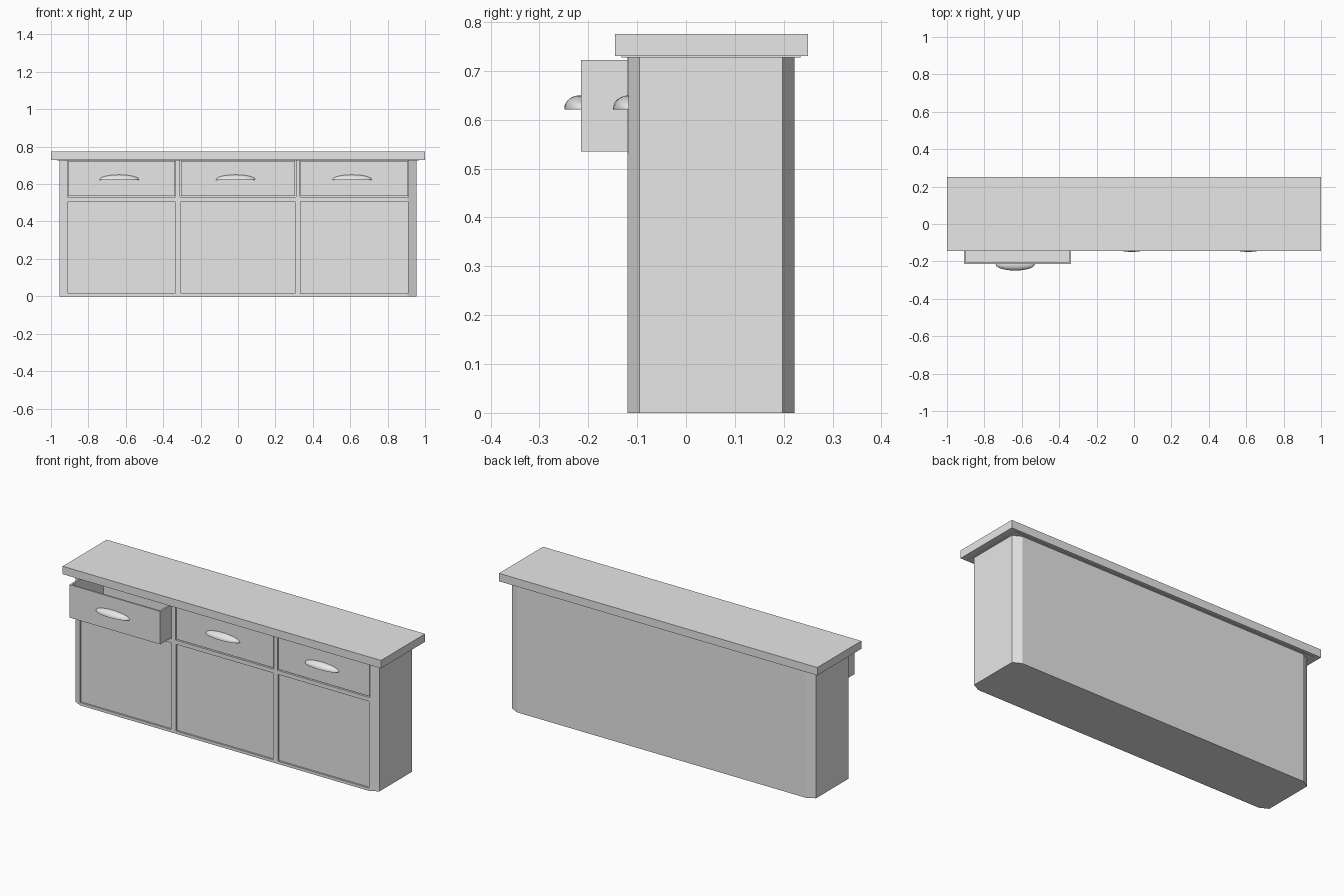
import bpy, bmesh
from mathutils import Vector

cube = bpy.data.objects.get("Cube")
if cube:
    bpy.data.objects.remove(cube, do_unlink=True)

grey = bpy.data.materials.new("plain grey")
grey.use_nodes = True
grey.diffuse_color = (0.8, 0.8, 0.8, 1)
grey.node_tree.nodes["Principled BSDF"].inputs["Base Color"].default_value = (0.8, 0.8, 0.8, 1)


def finish(name, bm):
    bmesh.ops.recalc_face_normals(bm, faces=bm.faces)
    mesh = bpy.data.meshes.new(name)
    bm.to_mesh(mesh)
    bm.free()
    mesh.materials.append(grey)
    obj = bpy.data.objects.new(name, mesh)
    bpy.context.collection.objects.link(obj)
    return obj


def add_box(bm, x, y, z):
    """Box between the (low, high) pairs on each axis."""
    lo, hi = Vector((x[0], y[0], z[0])), Vector((x[1], y[1], z[1]))
    for v in bmesh.ops.create_cube(bm, size=1)["verts"]:
        v.co = (lo + hi) / 2 + v.co * (hi - lo)


def box(name, x, y, z):
    bm = bmesh.new()
    add_box(bm, x, y, z)
    return finish(name, bm)


def activate(obj):
    bpy.ops.object.select_all(action="DESELECT")
    obj.select_set(True)
    bpy.context.view_layer.objects.active = obj


def apply_modifier(obj, mod):
    activate(obj)
    bpy.ops.object.modifier_apply(modifier=mod.name)


# Shared sizes
FRONT, BACK, HEIGHT = -0.12, 0.222, 0.73
BAYS = {"right": (-0.908, -0.338), "middle": (-0.305, 0.305), "left": (0.335, 0.908)}
DRAWER_Z = (0.535, 0.722)
DOOR_Z = (0.016, 0.508)
GAP = 0.004

# Cabinet body: rectangle with chamfered corners, extruded up
bm = bmesh.new()
w, cx, cy = 0.955, 0.048, 0.025
outline = [(-w + cx, FRONT), (w - cx, FRONT), (w, FRONT + cy), (w, BACK - cy),
           (w - cx, BACK), (-w + cx, BACK), (-w, BACK - cy), (-w, FRONT + cy)]
base = bm.faces.new([bm.verts.new((x, y, 0)) for x, y in outline])
raised = bmesh.ops.extrude_face_region(bm, geom=[base])["geom"]
bmesh.ops.translate(bm, vec=(0, 0, HEIGHT),
                    verts=[g for g in raised if isinstance(g, bmesh.types.BMVert)])
body = finish("cabinet_body", bm)

# Drawer openings and shallow door recesses
bm = bmesh.new()
for x0, x1 in BAYS.values():
    add_box(bm, (x0 - GAP, x1 + GAP), (-0.3, 0.2), (DRAWER_Z[0] - GAP, DRAWER_Z[1] + GAP))
    add_box(bm, (x0, x1), (-0.3, FRONT + 0.01), DOOR_Z)
cutter = finish("opening_cutter", bm)
cutter.hide_render = True
mod = body.modifiers.new("openings", "BOOLEAN")
mod.object = cutter
mod.operation = "DIFFERENCE"
mod.solver = "EXACT"
apply_modifier(body, mod)
bpy.data.objects.remove(cutter, do_unlink=True)

# Worktop with a thin trim beneath
box("worktop", (-1, 1), (-0.145, 0.25), (HEIGHT, 0.775))
box("worktop_trim", (-0.967, 0.967), (-0.132, 0.234), (0.727, HEIGHT + 0.001))


def drawer(name, x, front):
    """Open-topped drawer box."""
    bm = bmesh.new()
    add_box(bm, x, (front, front + 0.3), DRAWER_Z)
    bm.normal_update()
    top = max(bm.faces, key=lambda f: f.calc_center_median().z)
    bmesh.ops.inset_individual(bm, faces=[top], thickness=0.013)
    floor = bmesh.ops.extrude_discrete_faces(bm, faces=[top])["faces"][0]
    bmesh.ops.translate(bm, vec=(0, 0, DRAWER_Z[0] + 0.013 - DRAWER_Z[1]), verts=floor.verts)
    return finish(name, bm)


def cup_handle(name, x, front):
    """Quarter of an ellipsoid, open below, with a thin wall."""
    bm = bmesh.new()
    bmesh.ops.create_uvsphere(bm, u_segments=32, v_segments=16, radius=1)
    for normal in ((0, 1, 0), (0, 0, -1)):
        bmesh.ops.bisect_plane(bm, geom=bm.verts[:] + bm.edges[:] + bm.faces[:],
                               plane_co=(0, 0, 0), plane_no=normal, clear_outer=True)
    for v in bm.verts:
        v.co = (x + v.co.x * 0.105, front + v.co.y * 0.034, 0.624 + v.co.z * 0.026)
    obj = finish(name, bm)
    mod = obj.modifiers.new("wall", "SOLIDIFY")
    mod.thickness = 0.003
    mod.offset = -1
    apply_modifier(obj, mod)
    bpy.ops.object.shade_smooth_by_angle()
    return obj


# Three drawers, the right one pulled out
for side, x in BAYS.items():
    front = -0.215 if side == "right" else -0.115
    drawer(side + "_drawer", x, front)
    cup_handle(side + "_drawer_handle", {"right": -0.635, "middle": -0.013, "left": 0.61}[side], front)
